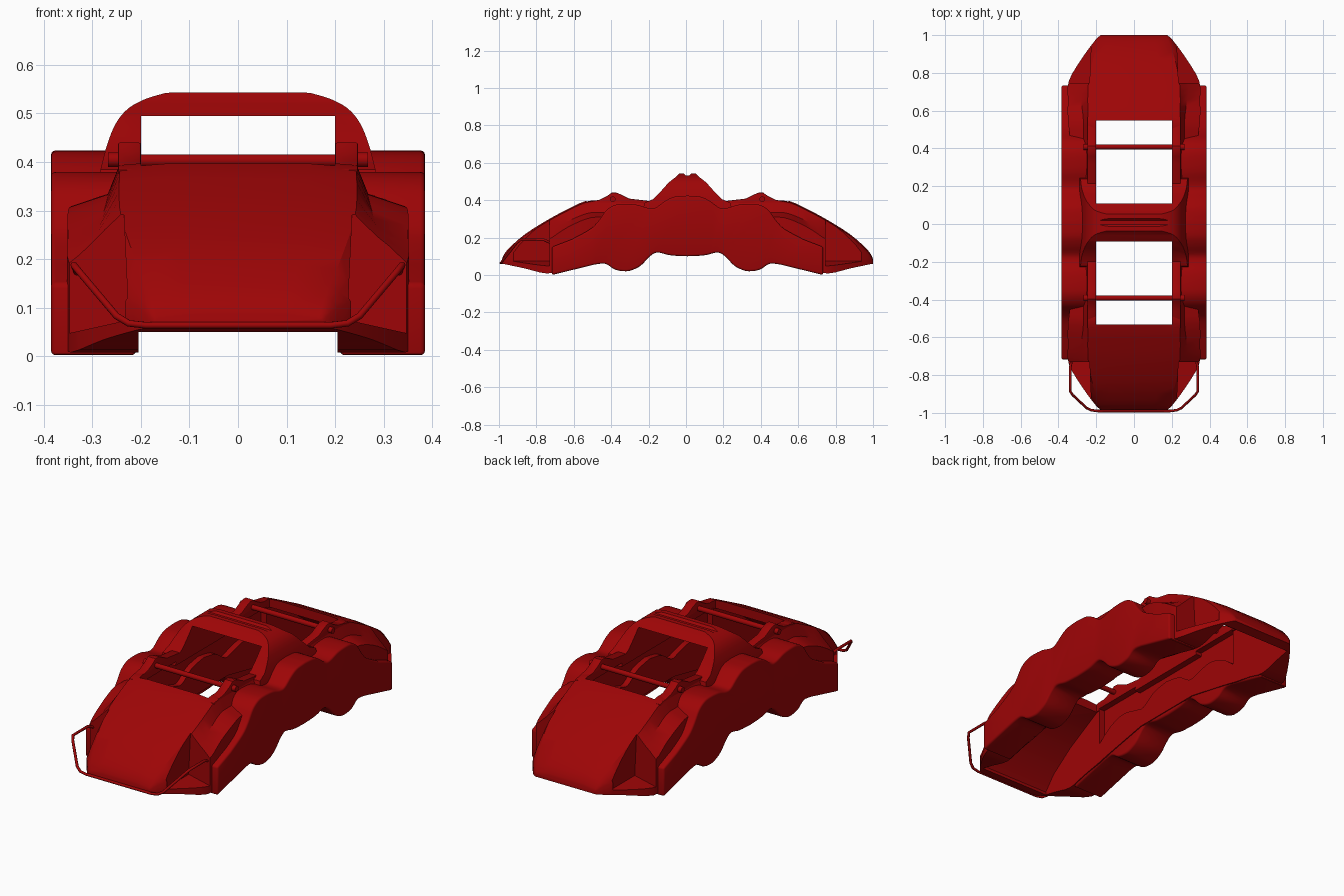
import bpy, bmesh, math
from mathutils import Vector, Matrix

if "Cube" in bpy.data.objects:
    bpy.data.objects.remove(bpy.data.objects["Cube"])

red = bpy.data.materials.new("caliper red")
red.use_nodes = True
red.diffuse_color = (0.34, 0.0015, 0.002, 1)
red.node_tree.nodes["Principled BSDF"].inputs["Base Color"].default_value = red.diffuse_color

SHIFT = 0.008  # the body sits slightly back because of the front spring wire


def make(name, bm):
    bmesh.ops.recalc_face_normals(bm, faces=bm.faces)
    me = bpy.data.meshes.new(name)
    bm.to_mesh(me)
    bm.free()
    ob = bpy.data.objects.new(name, me)
    bpy.context.collection.objects.link(ob)
    me.materials.append(red)
    me.transform(Matrix.Translation((0, SHIFT, 0)))
    return ob


def loft(name, rings):
    bm = bmesh.new()
    vs = [[bm.verts.new(p) for p in r] for r in rings]
    n = len(rings[0])
    for a, b in zip(vs, vs[1:]):
        for i in range(n):
            j = (i + 1) % n
            bm.faces.new((a[i], a[j], b[j], b[i]))
    bm.faces.new(vs[0][::-1])
    bm.faces.new(vs[-1])
    return make(name, bm)


def prism_x(name, yz, x0, x1):
    return loft(name, [[(x, y, z) for y, z in yz] for x in (x0, x1)])


def prism_y(name, xz, y0, y1):
    return loft(name, [[(x, y, z) for x, z in xz] for y in (y0, y1)])


def rod(name, y, z, x0, x1, r, n=32):
    ring = [(y + r * math.cos(2 * math.pi * i / n), z + r * math.sin(2 * math.pi * i / n)) for i in range(n)]
    return prism_x(name, ring, x0, x1)


def mirrored(half):
    return half + [(-a, b) for a, b in reversed(half) if abs(a) > 1e-6]


def bake(ob):
    dg = bpy.context.evaluated_depsgraph_get()
    me = bpy.data.meshes.new_from_object(ob.evaluated_get(dg))
    ob.modifiers.clear()
    ob.data = me


def cut(ob, tool, op="DIFFERENCE"):
    m = ob.modifiers.new("cut", "BOOLEAN")
    m.object, m.operation, m.solver = tool, op, "EXACT"
    bake(ob)
    bpy.data.objects.remove(tool)


def bevel(ob, width, segments=3):
    m = ob.modifiers.new("bevel", "BEVEL")
    m.width, m.segments, m.limit_method = width, segments, "ANGLE"
    m.angle_limit = math.radians(40)
    bake(ob)


def catmull(pts, steps=4):
    out = []
    for i in range(len(pts) - 1):
        p = [Vector(pts[max(0, min(len(pts) - 1, i + k))]) for k in (-1, 0, 1, 2)]
        for s in range(steps):
            t = s / steps
            out.append(tuple(0.5 * (2 * p[1] + (p[2] - p[0]) * t
                       + (2 * p[0] - 5 * p[1] + 4 * p[2] - p[3]) * t * t
                       + (3 * p[1] - p[0] - 3 * p[2] + p[3]) * t ** 3)))
    return out + [tuple(pts[-1])]


# Main body sections: y, inner and outer half width, bottom, shoulder, top, flare x, flare z
stations = [(.992, .165, .175, .06, .075, .085, .17, .08), (.965, .18, .205, .055, .10, .132, .193, .115),
            (.87, .215, .275, .035, .135, .217, .245, .175), (.75, .24, .345, .008, .185, .293, .29, .238),
            (.65, .245, .35, .03, .25, .347, .28, .283), (.54, .243, .35, .05, .30, .397, .268, .328),
            (.45, .245, .34, .07, .31, .40, .268, .335), (.2, .245, .33, .12, .31, .395, .268, .335)]
stations = catmull(stations, 3)
stations += [(-s[0],) + tuple(s[1:]) for s in reversed(stations)]
rings = []
for y, wi, wo, zb, zs, zt, wm, zm in stations:
    half = [(wo, zb), (wo, zs), (wm, zm), (wi, zt - .008), (wi * .6, zt)]
    rings.append([(x, y, z) for x, z in mirrored(half)])
body = loft("main_body", rings)

# Hollow underside for the disc, and the open top
hollow = mirrored([(.945, -.1), (.94, .065), (.88, .14), (.75, .235), (.54, .35)])
cut(body, prism_x("hollow_cutter", hollow, -.205, .205))
opening = mirrored([(.54, -.1), (.54, .6)])
cut(body, prism_x("window_cutter", opening, -.2, .2))

# Triangular corner pockets
for sx in (-1, 1):
    for sy in (-1, 1):
        shape = [(sx * .225, .075), (sx * .45, .025), (sx * .45, .5), (sx * .245, .5)]
        cut(body, prism_y("pocket_cutter", shape, sy * .738, sy * .93))

# Side walls with three lobes, a scalloped lower edge and a ledge inside
top = catmull([(.62, .19), (.52, .245), (.475, .29), (.435, .345), (.39, .373), (.34, .38), (.27, .375),
               (.21, .358), (.17, .36), (.12, .395), (.07, .418), (0, .424)])
low = catmull([(0, .10), (.09, .105), (.16, .12), (.2, .10), (.25, .05), (.3, .025), (.34, .02),
               (.39, .03), (.44, .06), (.5, .055)])
upper = [(.725, .15)] + top
outline = (upper + [(-y, z) for y, z in reversed(upper[:-1])] + [(-.725, 0)]
           + [(-y, z) for y, z in reversed(low)] + low[1:] + [(.725, 0)])
ledge = catmull([(.52, .16), (.44, .22), (.34, .25), (.24, .23), (.18, .22), (.1, .27), (0, .29)])
recess = [(.52, .36)] + ledge + [(-y, z) for y, z in reversed(ledge[:-1])] + [(-.52, .36)]
for side, sx in (("left", 1), ("right", -1)):
    wall = prism_x(side + "_side_wall", outline, sx * .21, sx * .385)
    bevel(wall, .01)
    for part in (wall, body):
        cut(part, prism_x("recess_cutter", recess, sx * .15, sx * .235))

    # Window rails with a raised boss for each pin
    for end, sy in (("front", -1), ("back", 1)):
        rail = [(.56, .36), (.56, .385), (.47, .402), (.43, .422), (.405, .44), (.38, .44), (.35, .428),
                (.31, .408), (.2, .395), (.2, .36)]
        r = prism_x(side + "_" + end + "_rail", [(y * sy, z) for y, z in rail], sx * .2, sx * .247)
        bevel(r, .004, 2)
        rod(side + "_" + end + "_pin_head", sy * .4, .405, sx * .24, sx * .268, .015)

# Retaining pins across the windows
for end, sy in (("front", -1), ("back", 1)):
    rod(end + "_pin", sy * .4, .403, -.26, .26, .013)

# Centre arch: a peaked side profile trimmed to an arched front
peak = mirrored([(.24, .34), (.23, .385), (.185, .405), (.14, .45), (.1, .495), (.065, .522), (.045, .543),
                 (.02, .543), (.01, .532)])
arch = prism_x("centre_arch", peak, -.32, .32)
shoulder = catmull([(.292, .34), (.283, .385), (.268, .44), (.25, .482), (.225, .511), (.19, .53), (.15, .542)])
span = mirrored([(.292, .30)] + shoulder + [(.1, .546)]) + [(-.2, .30), (-.2, .495), (.2, .495), (.2, .30)]
cut(arch, prism_y("arch_trim", span, -.3, .3), "INTERSECT")

# Spring wire looped around the front end
half = [(.33, -.72, .17), (.338, -.76, .188), (.338, -.885, .188), (.325, -.905, .172), (.25, -.975, .083),
        (.225, -.986, .068), (.19, -.99, .064)]
path = half + [(-x, y, z) for x, y, z in reversed(half)]
curve = bpy.data.curves.new("spring_wire", "CURVE")
curve.dimensions = "3D"
curve.bevel_depth, curve.bevel_resolution, curve.use_fill_caps = .007, 2, True
spline = curve.splines.new("POLY")
spline.points.add(len(path) - 1)
for p, co in zip(spline.points, path):
    p.co = (*co, 1)
curve.materials.append(red)
bpy.context.collection.objects.link(bpy.data.objects.new("spring_wire", curve))

# Smooth shading with sharp edges kept
bpy.ops.object.select_all(action="DESELECT")
for ob in bpy.context.scene.objects:
    if ob.type == "MESH":
        ob.select_set(True)
        bpy.context.view_layer.objects.active = ob
bpy.ops.object.shade_smooth_by_angle(angle=math.radians(32))
